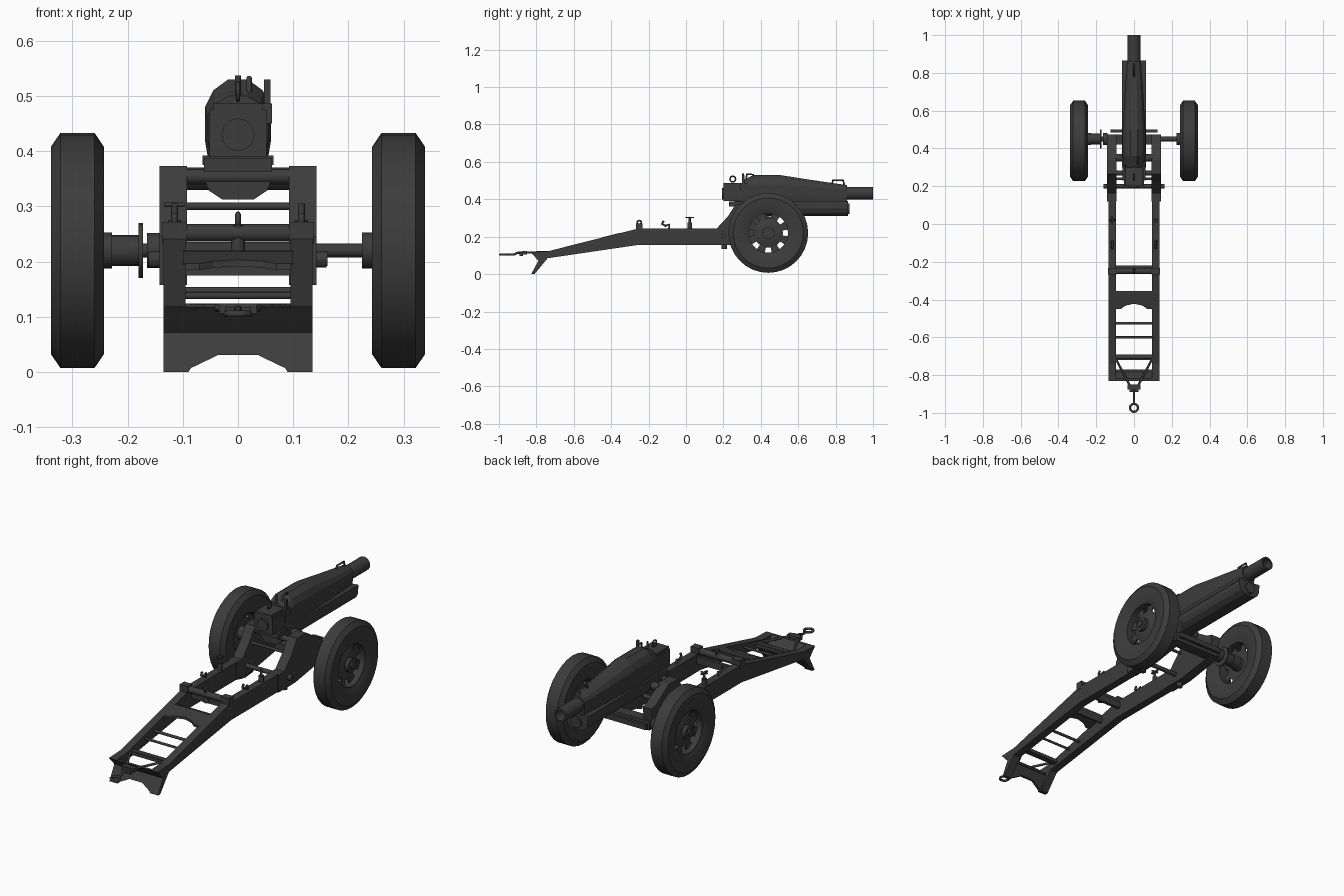
import bpy, bmesh, math
from mathutils import Vector, Matrix

cube = bpy.data.objects.get("Cube")
if cube:
    bpy.data.objects.remove(cube)


def material(name, value):
    m = bpy.data.materials.new(name)
    m.use_nodes = True
    color = (value, value, value, 1)
    m.diffuse_color = color
    m.node_tree.nodes["Principled BSDF"].inputs["Base Color"].default_value = color
    return m


PAINT = material("dark_grey", 0.045)


def finish(name, bm, smooth=False):
    bmesh.ops.recalc_face_normals(bm, faces=bm.faces)
    me = bpy.data.meshes.new(name)
    bm.to_mesh(me)
    bm.free()
    ob = bpy.data.objects.new(name, me)
    bpy.context.collection.objects.link(ob)
    me.materials.append(PAINT)
    if smooth:
        bpy.ops.object.select_all(action='DESELECT')
        ob.select_set(True)
        bpy.context.view_layer.objects.active = ob
        bpy.ops.object.shade_smooth_by_angle(angle=math.radians(35))
    return ob


def loft(name, rings, closed=False, smooth=False):
    """Skin a list of equal-length point loops; cap the ends unless closed."""
    bm = bmesh.new()
    loops = [[bm.verts.new(p) for p in ring] for ring in rings]
    n = len(loops[0])
    for a, b in zip(loops, loops[1:] + (loops[:1] if closed else [])):
        for i in range(n):
            j = (i + 1) % n
            bm.faces.new((a[i], a[j], b[j], b[i]))
    if not closed:
        bm.faces.new(loops[0])
        bm.faces.new(loops[-1])
    return finish(name, bm, smooth)


def side_prism(name, pts, x0, x1):
    return loft(name, [[(x, y, z) for y, z in pts] for x in (x0, x1)])


def front_prism(name, pts, y0, y1, slope=0):
    return loft(name, [[(x, y + slope * z, z) for x, z in pts] for y in (y0, y1)])


def box(name, x0, x1, y0, y1, z0, z1):
    return side_prism(name, [(y0, z0), (y1, z0), (y1, z1), (y0, z1)], x0, x1)


def tube(name, a, b, r, seg=12):
    a, b = Vector(a), Vector(b)
    q = (b - a).to_track_quat('Z', 'Y')
    circle = [q @ Vector((r * math.cos(t), r * math.sin(t), 0))
              for t in (math.tau * i / seg for i in range(seg))]
    return loft(name, [[p + c for c in circle] for p in (a, b)], smooth=True)


def lathe(name, profile, center, axis, seg=32):
    """Spin a closed (along, radius) profile around the x or y axis."""
    c = Vector(center)
    rings = []
    for i in range(seg):
        t = math.tau * i / seg
        u, v = math.cos(t), math.sin(t)
        rings.append([c + Vector((a, r * u, r * v) if axis == 'x' else (r * u, a, r * v))
                      for a, r in profile])
    return loft(name, rings, closed=True, smooth=True)


def wire(name, pts, r, cyclic=False):
    cu = bpy.data.curves.new(name, 'CURVE')
    cu.dimensions = '3D'
    cu.bevel_depth = r
    cu.bevel_resolution = 2
    cu.use_fill_caps = True
    sp = cu.splines.new('POLY')
    sp.points.add(len(pts) - 1)
    for p, co in zip(sp.points, pts):
        p.co = (*co, 1)
    sp.use_cyclic_u = cyclic
    cu.materials.append(PAINT)
    ob = bpy.data.objects.new(name, cu)
    bpy.context.collection.objects.link(ob)
    return ob


def ring(name, c, r, thick, normal):
    arc = [math.tau * i / 20 for i in range(20)]
    pts = [(c[0], c[1] + r * math.cos(t), c[2] + r * math.sin(t)) if normal == 'x'
           else (c[0] + r * math.cos(t), c[1] + r * math.sin(t), c[2]) for t in arc]
    return wire(name, pts, thick, True)


# Wheels: tyre, rim, pierced disc and hub
AY, AZ = 0.44, 0.22
for s, side in ((1, "left"), (-1, "right")):
    c = (s * 0.291, AY, AZ)
    lathe(side + "_tyre", [(-.035, .112), (-.046, .14), (-.048, .188), (-.031, .213),
                           (.031, .213), (.048, .188), (.046, .14), (.035, .112)], c, 'x')
    lathe(side + "_rim", [(s * a, r) for a, r in
          ((-.034, .105), (.034, .105), (.036, .118), (-.036, .118))], c, 'x')
    lathe(side + "_wheel_disc", [(s * a, r) for a, r in
          ((.0, .01), (.0, .078), (.006, .078), (.018, .05), (.018, .01))], c, 'x')
    tube(side + "_hub", (s * .262, AY, AZ), (s * .327, AY, AZ), .034, 16)
    tube(side + "_hub_cap", (s * .32, AY, AZ), (s * .335, AY, AZ), .018)
    for i in range(8):
        t = math.tau * (i + .5) / 8
        u, v = Vector((0, math.cos(t), math.sin(t))), Vector((0, -math.sin(t), math.cos(t)))
        quad = [u * r + v * w for r, w in ((.07, -.016), (.108, -.024), (.108, .024), (.07, .016))]
        loft(side + "_wheel_spoke", [[Vector(c) + q + Vector((s * dx, 0, 0)) for q in quad]
                                     for dx in (0, .006)])

# Axle, hand-wheel side drum and brake disc
tube("axle", (-.25, .45, .22), (.25, .45, .22), .013)
tube("left_axle_flange", (.225, .45, .22), (.27, .45, .22), .033, 16)
tube("right_axle_drum", (-.243, .45, .22), (-.172, .45, .22), .028, 16)
tube("right_axle_flange", (-.27, .45, .22), (-.228, .45, .22), .033, 16)
tube("right_axle_disc", (-.18, .45, .22), (-.172, .45, .22), .05, 20)
tube("axle_collar", (-.165, .45, .22), (-.14, .45, .22), .032, 16)
box("axle_beam", -.13, .13, .42, .475, .19, .235)
box("rear_crossbar", -.125, .125, .485, .5, .2, .225)

# Box trail, cheeks and spade ends
trail = [(-.83, .118), (-.785, .075), (-.828, 0), (-.81, 0), (-.74, .085), (-.25, .157),
         (.2, .157), (.25, .18), (.25, .25), (.2, .27), (.165, .245), (-.25, .245), (-.74, .122)]
cheek = [(.12, .157), (.25, .157), (.46, .19), (.475, .3), (.44, .31), (.34, .373),
         (.265, .373), (.225, .31), (.165, .245), (.12, .245)]
for s, side in ((1, "left"), (-1, "right")):
    side_prism(side + "_trail", trail, s * .095, s * .135)
    side_prism(side + "_cheek", cheek, s * .092, s * .142)
    tube(side + "_trail_pin", (s * .135, .2, .205), (s * .162, .2, .205), .013)
    tube(side + "_trail_lug", (s * .115, .205, .135), (s * .115, .205, .16), .014)
    box(side + "_pivot_block", s * .092, s * .137, -.268, -.232, .232, .272)
    tube(side + "_trail_post", (s * .115, .02, .24), (s * .115, .02, .305), .006)
    tube(side + "_post_base", (s * .115, .02, .24), (s * .115, .02, .275), .012)
    wire(side + "_trail_hook", [(s * .115, -.09, .24), (s * .115, -.09, .265),
         (s * .115, -.11, .258), (s * .115, -.128, .268), (s * .115, -.12, .285)], .006)
    wire(side + "_tow_strut", [(s * .093, -.72, .118), (s * .02, -.86, .115)], .006)
tube("post_handle", (-.133, .02, .303), (-.097, .02, .303), .004)
box("post_handle_bar", -.12, -.11, -.002, .042, .299, .306)

arch = [(-.135, 0), (-.09, 0), (-.085, .007), (-.035, .031), (.035, .031), (.085, .007),
        (.09, 0), (.135, 0), (.135, .08), (-.135, .08)]
front_prism("spade", arch, -.828, -.815, .55)
front_prism("spade_flange", [(-.135, .07), (.135, .07), (.135, .118), (-.135, .118)],
            -.722, -.708, -.93)

# Cross members of the trail
for y, z, r in ((-.525, .147, .007), (-.6, .138, .006), (-.705, .114, .01)):
    tube("trail_rung", (-.1, y, z), (.1, y, z), r)
box("rear_rung_plate", -.1, .1, -.72, -.69, .104, .121)
tube("front_pivot_tube", (-.135, -.25, .252), (.135, -.25, .252), .016, 16)
scoop = [(-.1, -.355), (.1, -.355), (.1, -.45), (.07, -.45), (.045, -.432), (0, -.422),
         (-.045, -.432), (-.07, -.45), (-.1, -.45)]
loft("trail_web_plate", [[(x, y, .22 + .25 * (y + .355) + dz) for x, y in scoop]
                         for dz in (-.012, 0)])
box("trail_web", -.1, .1, -.362, -.354, .175, .22)
box("pivot_crossbar", -.1, .1, -.235, -.22, .2, .235)
tube("travel_lock", (0, -.25, .212), (0, -.25, .265), .013)
ring("travel_lock_eye", (0, -.25, .275), .011, .005, 'x')
tube("trail_cross_shaft", (-.16, .2, .2), (.16, .2, .2), .011)
tube("cheek_tube", (-.1, .27, .354), (.1, .27, .354), .014)
tube("cheek_rod", (-.1, .24, .3), (.1, .24, .3), .007)
for s in (1, -1):
    tube("trunnion", (s * .05, .35, .35), (s * .1, .35, .35), .02)

# Towing eye
box("tow_block", -.034, .034, -.875, -.85, .106, .124)
box("tow_block_tip", -.024, .024, -.89, -.872, .098, .118)
wire("tow_bar", [(0, -.87, .115), (0, -.9, .114), (0, -.92, .105), (0, -.95, .105)], .006)
ring("tow_eye", (0, -.973, .105), .021, .006, 'z')

# Barrel with open muzzle
lathe("barrel", [(.3, .034), (1, .034), (1, .025), (.3, .025)], (0, 0, .432), 'y', 20)

# Breech
box("breech_block", -.052, .052, .2, .36, .39, .475)
box("breech_top", -.045, .045, .2, .34, .47, .486)
box("breech_shelf", -.062, .062, .23, .36, .362, .388)
tube("breech_plug", (0, .192, .43), (0, .21, .43), .03, 12)

# Shroud tapering to the muzzle; half section mirrored across x
def section(y, half):
    return [(x, y, z) for x, z in half] + [(-x, y, z) for x, z in reversed(half)]


def shroud(y, w, top):
    mid = .43 + (top - .43) * .5
    return section(y, [(w * .9, .385), (w, .42), (w, mid), (w * .75, mid + (top - mid) * .6),
                       (w * .3, top)])


loft("shroud", [shroud(.3, .054, .5), shroud(.36, .06, .53), shroud(.5, .06, .53),
                shroud(.68, .05, .502), shroud(.86, .037, .476)])

# Lower recoil cradle
trough = [(.028, .312), (.052, .328), (.062, .35), (.062, .378), (.05, .39)]
loft("cradle", [section(y, trough) for y in (.26, .865)])
for s in (1, -1):
    box("cradle_rail", s * .048, s * .064, .3, .865, .375, .392)
tube("recoil_cylinder_cap", (0, .86, .35), (0, .875, .35), .028, 16)

# Sights and lifting loops
box("sight", .047, .059, .3, .312, .46, .53)
box("sight_base", .04, .062, .29, .33, .45, .486)
tube("rear_sight_post", (0, .305, .484), (0, .305, .537), .005)
ring("breech_ring", (0, .25, .508), .015, .004, 'x')
wire("shroud_front_loop", [(0, .78, .48), (0, .785, .502), (0, .84, .502), (0, .848, .47)], .005)
wire("breech_loop", [(.02, .32, .49), (.02, .325, .533), (.02, .36, .533), (.02, .362, .5)], .005)
